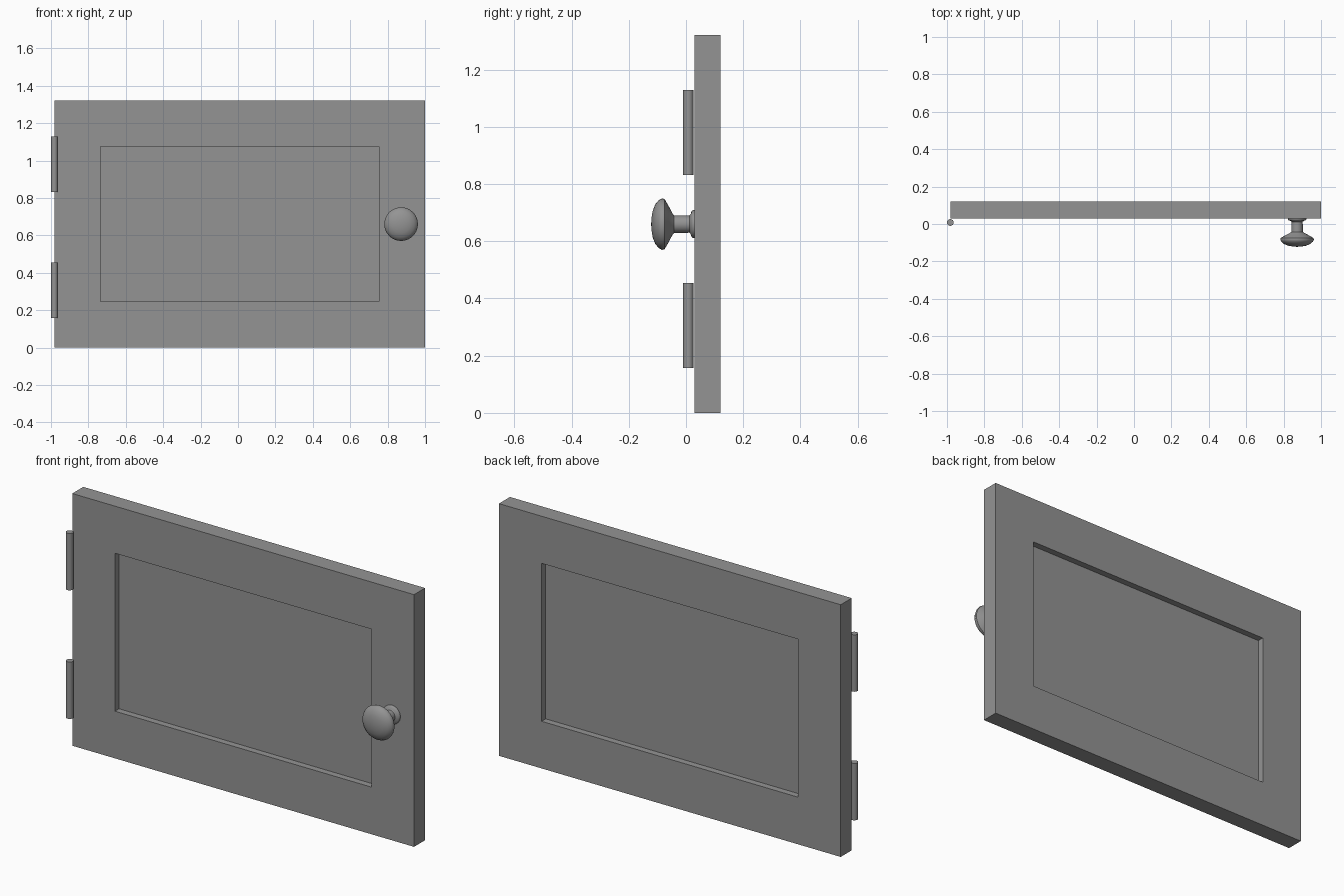
import bpy
import bmesh
from math import pi, radians

cube = bpy.data.objects.get("Cube")
if cube:
    bpy.data.objects.remove(cube, do_unlink=True)

# Single painted grey
GREY = (0.295, 0.295, 0.295, 1)
grey = bpy.data.materials.new("grey paint")
grey.use_nodes = True
grey.diffuse_color = GREY
grey.node_tree.nodes["Principled BSDF"].inputs["Base Color"].default_value = GREY


def add_object(name, bm, location=(0, 0, 0), smooth=None):
    bmesh.ops.recalc_face_normals(bm, faces=bm.faces)
    mesh = bpy.data.meshes.new(name)
    bm.to_mesh(mesh)
    bm.free()
    mesh.materials.append(grey)
    obj = bpy.data.objects.new(name, mesh)
    obj.location = location
    bpy.context.collection.objects.link(obj)
    if smooth:
        bpy.ops.object.select_all(action="DESELECT")
        obj.select_set(True)
        bpy.context.view_layer.objects.active = obj
        bpy.ops.object.shade_smooth_by_angle(angle=radians(smooth))


# Door slab with a square-walled recessed panel on both sides
LEFT, RIGHT, HEIGHT = -0.982, 1.0, 1.322
FRONT, BACK = 0.03, 0.121
BORDER, RECESS = 0.247, 0.034
bm = bmesh.new()
bmesh.ops.create_cube(bm, size=1)
bmesh.ops.scale(bm, vec=(RIGHT - LEFT, BACK - FRONT, HEIGHT), verts=bm.verts)
bm.normal_update()
for face in [f for f in bm.faces if abs(f.normal.y) > 0.9]:
    inward = -face.normal.copy()
    bmesh.ops.inset_individual(bm, faces=[face], thickness=BORDER,
                               use_even_offset=True)
    panel = bmesh.ops.extrude_discrete_faces(bm, faces=[face])["faces"][0]
    bmesh.ops.translate(bm, vec=inward * RECESS, verts=panel.verts)
add_object("door", bm, ((LEFT + RIGHT) / 2, (FRONT + BACK) / 2, HEIGHT / 2))

# Hinge barrels along the door's edge
for name, z in (("lower_hinge", 0.306), ("upper_hinge", 0.98)):
    bm = bmesh.new()
    bmesh.ops.create_cone(bm, cap_ends=True, segments=24,
                          radius1=0.018, radius2=0.018, depth=0.298)
    add_object(name, bm, (LEFT, 0.008, z), smooth=40)

# Turned knob: (radius, y) profile from the domed tip back to the collar
PROFILE = [(0, -0.122), (0.025, -0.12), (0.048, -0.116), (0.07, -0.107),
           (0.084, -0.095), (0.09, -0.084), (0.088, -0.075), (0.062, -0.06),
           (0.037, -0.047), (0.031, -0.042), (0.03, 0.012), (0.036, 0.017),
           (0.045, 0.019), (0.049, 0.025), (0.049, 0.032)]
bm = bmesh.new()
points = [bm.verts.new((r, y, 0)) for r, y in PROFILE]
edges = [bm.edges.new(pair) for pair in zip(points, points[1:])]
bmesh.ops.spin(bm, geom=points + edges, cent=(0, 0, 0), axis=(0, 1, 0),
               angle=2 * pi, steps=32, use_duplicate=False)
bmesh.ops.remove_doubles(bm, verts=bm.verts, dist=0.0005)
add_object("knob", bm, (0.872, 0, 0.66), smooth=45)
